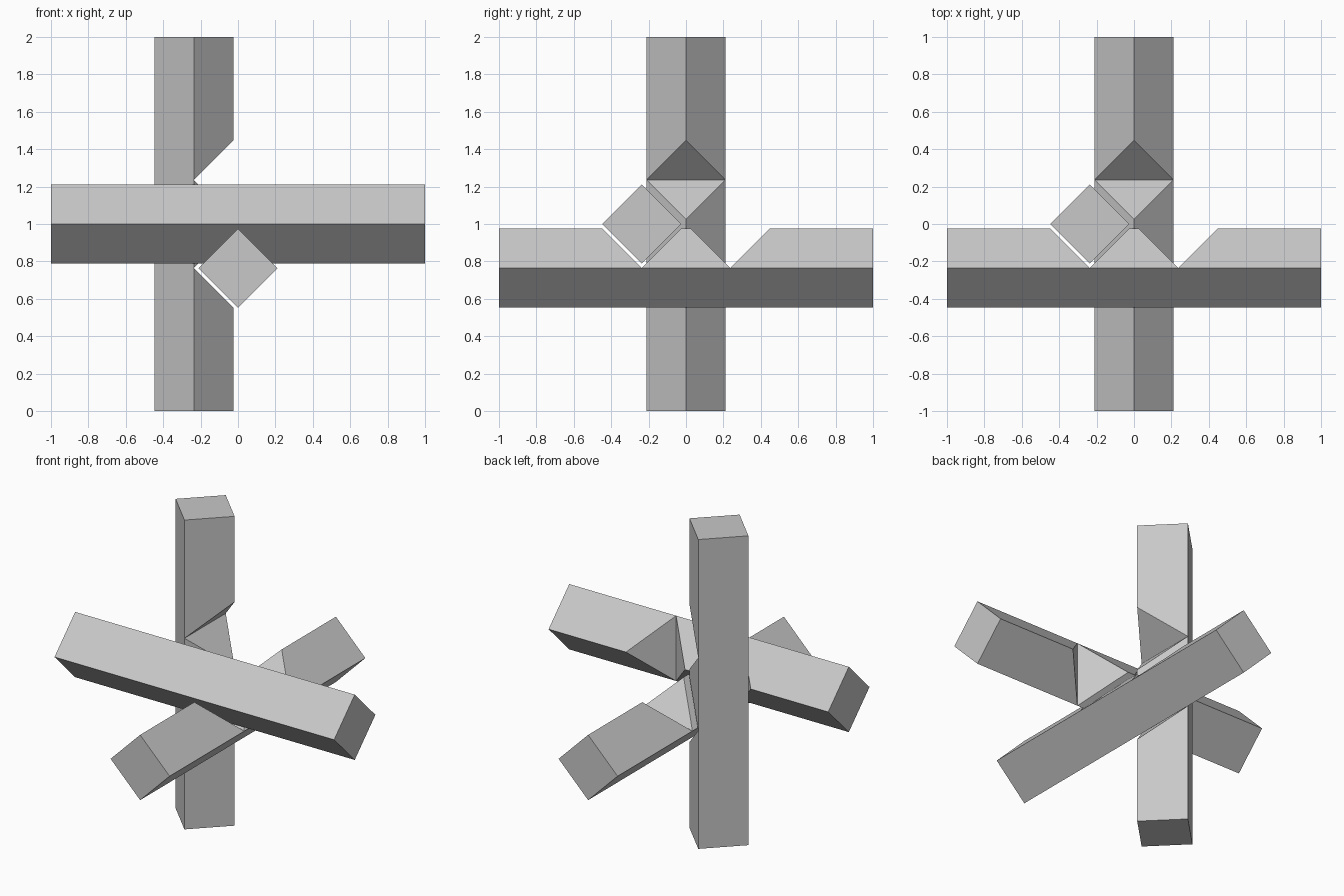
import bpy
import math
from mathutils import Matrix, Vector

cube = bpy.data.objects.get("Cube")
if cube:
    bpy.data.objects.remove(cube, do_unlink=True)

OFFSET = 0.2355       # bar axis distance from the centre of the assembly
HALF_DIAGONAL = 0.211  # half diagonal of the square bar section
CENTRE = Vector((0, 0, 1))

grey = bpy.data.materials.new("light grey")
grey.use_nodes = True
grey.diffuse_color = (0.58, 0.58, 0.58, 1)
grey.node_tree.nodes["Principled BSDF"].inputs["Base Color"].default_value = grey.diffuse_color


def diamond_bar(name, axis, location, half_diagonal, length):
    """Square bar along an axis, standing on its corner edge."""
    bpy.ops.mesh.primitive_cylinder_add(vertices=4, radius=half_diagonal, depth=length)
    obj = bpy.context.object
    obj.name = name
    turn = {"x": Matrix.Rotation(math.pi / 2, 4, "Y"),
            "y": Matrix.Rotation(math.pi / 2, 4, "X"),
            "z": Matrix.Identity(4)}[axis]
    obj.data.transform(Matrix.Translation(CENTRE + Vector(location)) @ turn)
    obj.data.materials.append(grey)
    return obj


def notched_bar(name, axis, location, cut_axis, cut_direction):
    """Bar with two V notches shaped by the crossing bar and its twin."""
    bar = diamond_bar(name, axis, location, HALF_DIAGONAL, 2)
    for side in (-1, 1):
        cutter = diamond_bar(name + "_notch_cutter", cut_axis,
                             Vector(cut_direction) * OFFSET * side, OFFSET, 3)
        cut = bar.modifiers.new("v_notch", "BOOLEAN")
        cut.operation = "DIFFERENCE"
        cut.solver = "EXACT"
        cut.object = cutter
        bpy.context.view_layer.objects.active = bar
        bpy.ops.object.modifier_apply(modifier=cut.name)
        bpy.data.objects.remove(cutter, do_unlink=True)


# Each bar is notched by the next one in the cycle
notched_bar("crosswise_bar", "x", (0, -OFFSET, 0), "z", (1, 0, 0))
notched_bar("lengthwise_bar", "y", (0, 0, -OFFSET), "x", (0, 1, 0))
notched_bar("upright_bar", "z", (-OFFSET, 0, 0), "y", (0, 0, 1))
